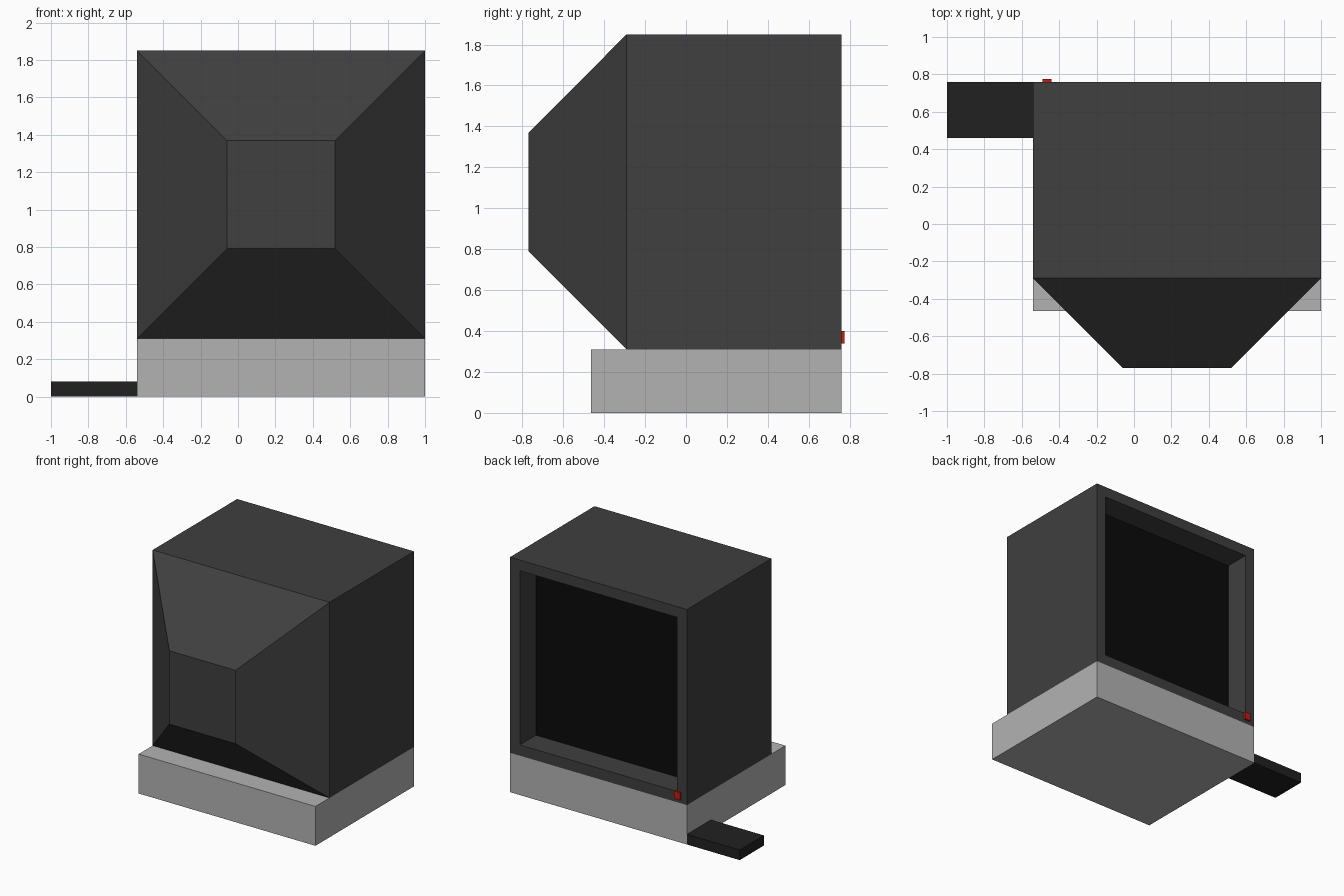
import bpy, bmesh
from mathutils import Vector

if "Cube" in bpy.data.objects:
    bpy.data.objects.remove(bpy.data.objects["Cube"])


def material(name, shade):
    m = bpy.data.materials.new(name)
    m.diffuse_color = (*shade, 1)
    m.use_nodes = True
    m.node_tree.nodes["Principled BSDF"].inputs["Base Color"].default_value = m.diffuse_color
    return m


def box_bmesh(lo, hi):
    lo, hi = Vector(lo), Vector(hi)
    bm = bmesh.new()
    bmesh.ops.create_cube(bm, size=1)
    bmesh.ops.scale(bm, vec=hi - lo, verts=bm.verts)
    bmesh.ops.translate(bm, vec=(lo + hi) / 2, verts=bm.verts)
    return bm


def finish(name, bm, *mats):
    me = bpy.data.meshes.new(name)
    bm.to_mesh(me)
    bm.free()
    for m in mats:
        me.materials.append(m)
    ob = bpy.data.objects.new(name, me)
    bpy.context.collection.objects.link(ob)
    return ob


def face_towards(bm, y):
    bm.normal_update()
    return next(f for f in bm.faces if f.normal.y * y > 0.9)


def push(bm, face, dy):
    new = bmesh.ops.extrude_discrete_faces(bm, faces=[face])["faces"][0]
    bmesh.ops.translate(bm, vec=(0, dy, 0), verts=new.verts)
    return new


casing = material("casing", (0.05, 0.05, 0.05))
glass = material("glass", (0.003, 0.003, 0.003))
light_grey = material("light_grey", (0.45, 0.45, 0.45))
black = material("black", (0.015, 0.015, 0.015))
red = material("red", (0.6, 0.01, 0.005))

# Monitor casing: box with a tapered tube housing and a recessed screen
bm = box_bmesh((-0.54, -0.29, 0.31), (1.0, 0.76, 1.85))
rear = push(bm, face_towards(bm, -1), -0.48)
centre = rear.calc_center_median()
for v in rear.verts:
    v.co = centre + (v.co - centre) * 0.375
screen = face_towards(bm, 1)
bmesh.ops.inset_individual(bm, faces=[screen], thickness=0.12)
screen = push(bm, screen, -0.2)
screen.material_index = 1
finish("monitor", bm, casing, glass)

# Computer base, side pad and power button
for name, lo, hi, mat in (
    ("base", (-0.54, -0.465, 0), (1.0, 0.76, 0.31), light_grey),
    ("side_pad", (-1.0, 0.46, 0), (-0.54, 0.76, 0.08), black),
    ("power_button", (-0.49, 0.755, 0.34), (-0.44, 0.775, 0.4), red),
):
    finish(name, box_bmesh(lo, hi), mat)
